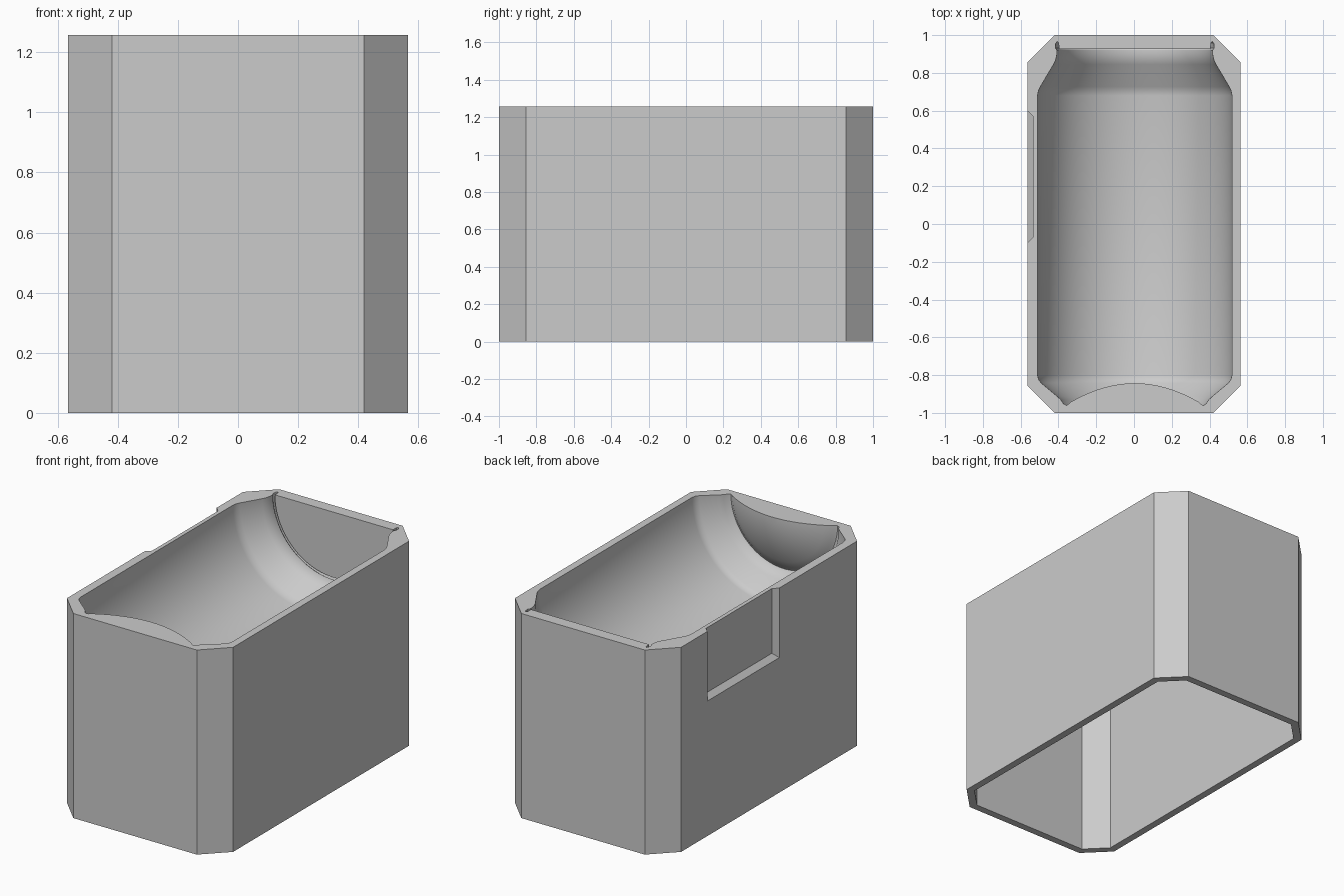
import bpy, bmesh, math
from mathutils import Vector

cube = bpy.data.objects.get("Cube")
if cube:
    bpy.data.objects.remove(cube, do_unlink=True)

HALF_W, HALF_L, HEIGHT = 0.565, 1.0, 1.258
CHAMFER, WALL, CAN_X = 0.145, 0.045, 0.004

grey = bpy.data.materials.new("plain_grey")
grey.use_nodes = True
grey.diffuse_color = (0.6, 0.6, 0.6, 1)
grey.node_tree.nodes["Principled BSDF"].inputs["Base Color"].default_value = (0.6, 0.6, 0.6, 1)


def to_object(name, bm):
    bmesh.ops.recalc_face_normals(bm, faces=bm.faces)
    mesh = bpy.data.meshes.new(name)
    bm.to_mesh(mesh)
    bm.free()
    mesh.materials.append(grey)
    obj = bpy.data.objects.new(name, mesh)
    bpy.context.collection.objects.link(obj)
    return obj


def chamfered_prism(name, inset, z0, z1):
    w, l = HALF_W - inset, HALF_L - inset
    c = CHAMFER - inset * (2 - math.sqrt(2))
    quarter = [(w, l - c), (w - c, l)]
    ring = quarter + [(-x, y) for x, y in quarter[::-1]]
    ring += [(-x, -y) for x, y in ring]
    bm = bmesh.new()
    base = bm.faces.new([bm.verts.new((x, y, z0)) for x, y in ring])
    top = bmesh.ops.extrude_face_region(bm, geom=[base])["geom"]
    bmesh.ops.translate(bm, vec=(0, 0, z1 - z0), verts=[v for v in top if isinstance(v, bmesh.types.BMVert)])
    return to_object(name, bm)


def lathe(name, profile, steps=96):
    """Revolve (radius, y) points about the long axis at the top plane."""
    bm = bmesh.new()
    rings = []
    for r, y in profile:
        if r == 0:
            rings.append([bm.verts.new((CAN_X, y, HEIGHT))] * steps)
        else:
            angles = [2 * math.pi * (i + 0.5) / steps for i in range(steps)]
            rings.append([bm.verts.new((CAN_X + r * math.cos(a), y, HEIGHT + r * math.sin(a))) for a in angles])
    for a, b in zip(rings, rings[1:]):
        for i in range(steps):
            j = (i + 1) % steps
            bm.faces.new(dict.fromkeys((a[i], a[j], b[j], b[i])))
    return to_object(name, bm)


def cut(target, cutter):
    mod = target.modifiers.new("cut", 'BOOLEAN')
    mod.operation, mod.solver, mod.object = 'DIFFERENCE', 'EXACT', cutter
    bpy.context.view_layer.objects.active = target
    bpy.ops.object.modifier_apply(modifier=mod.name)
    bpy.data.objects.remove(cutter, do_unlink=True)


# Can profile: domed base, foot ring, body, neck, seam lip, flat lid
dome = [(0.34 * i / 8, -0.843 - 0.1 * (i / 8) ** 2) for i in range(9)]
foot = [(0.352, -0.954), (0.363, -0.96), (0.378, -0.951), (0.392, -0.93), (0.41, -0.913)]
body = [(0.495, -0.842), (0.508, -0.826), (0.515, -0.8), (0.515, 0.68), (0.51, 0.705)]
neck = [(0.5, 0.727), (0.43, 0.845), (0.419, 0.868), (0.412, 0.9), (0.412, 0.92)]
lip = [(0.42, 0.932), (0.419, 0.955), (0.411, 0.966), (0.403, 0.96), (0.402, 0.926), (0, 0.926)]

# Hollow under the shell, leaving an even skin round the can and behind its dome
hollow = chamfered_prism("hollow", WALL, -0.2, HEIGHT - WALL)
skin = [(0, -0.888), (0.15, -0.907), (0.3, -0.965), (0.3, -1.1), (0.41, -1.1), (0.42, -0.96),
        (0.53, -0.872), (0.552, -0.84), (0.56, -0.8), (0.56, 0.69), (0.54, 0.748),
        (0.472, 0.865), (0.46, 0.92), (0.46, 1.1), (0, 1.1)]
cut(hollow, lathe("skin", skin))

# Tapered label recess on the right-hand wall
bm = bmesh.new()
loops = []
for x, grow in ((-HALF_W - 0.03, 0.03), (-HALF_W + 0.03, -0.03)):
    y0, y1, z0 = -0.1 - grow, 0.6 + grow, 0.83 - grow
    loops.append([bm.verts.new(Vector((x, y, z))) for y, z in
                  ((y0, z0), (y1, z0), (y1, HEIGHT + 0.1), (y0, HEIGHT + 0.1))])
for loop in loops:
    bm.faces.new(loop)
for i in range(4):
    j = (i + 1) % 4
    bm.faces.new((loops[0][i], loops[0][j], loops[1][j], loops[1][i]))
recess = to_object("recess", bm)

# Mould box
mould = chamfered_prism("mould_shell", 0, 0, HEIGHT)
cut(mould, hollow)
cut(mould, lathe("can_cavity", dome + foot + body + neck + lip))
cut(mould, recess)

bpy.ops.object.select_all(action='DESELECT')
mould.select_set(True)
bpy.context.view_layer.objects.active = mould
bpy.ops.object.shade_smooth_by_angle(angle=math.radians(30))
